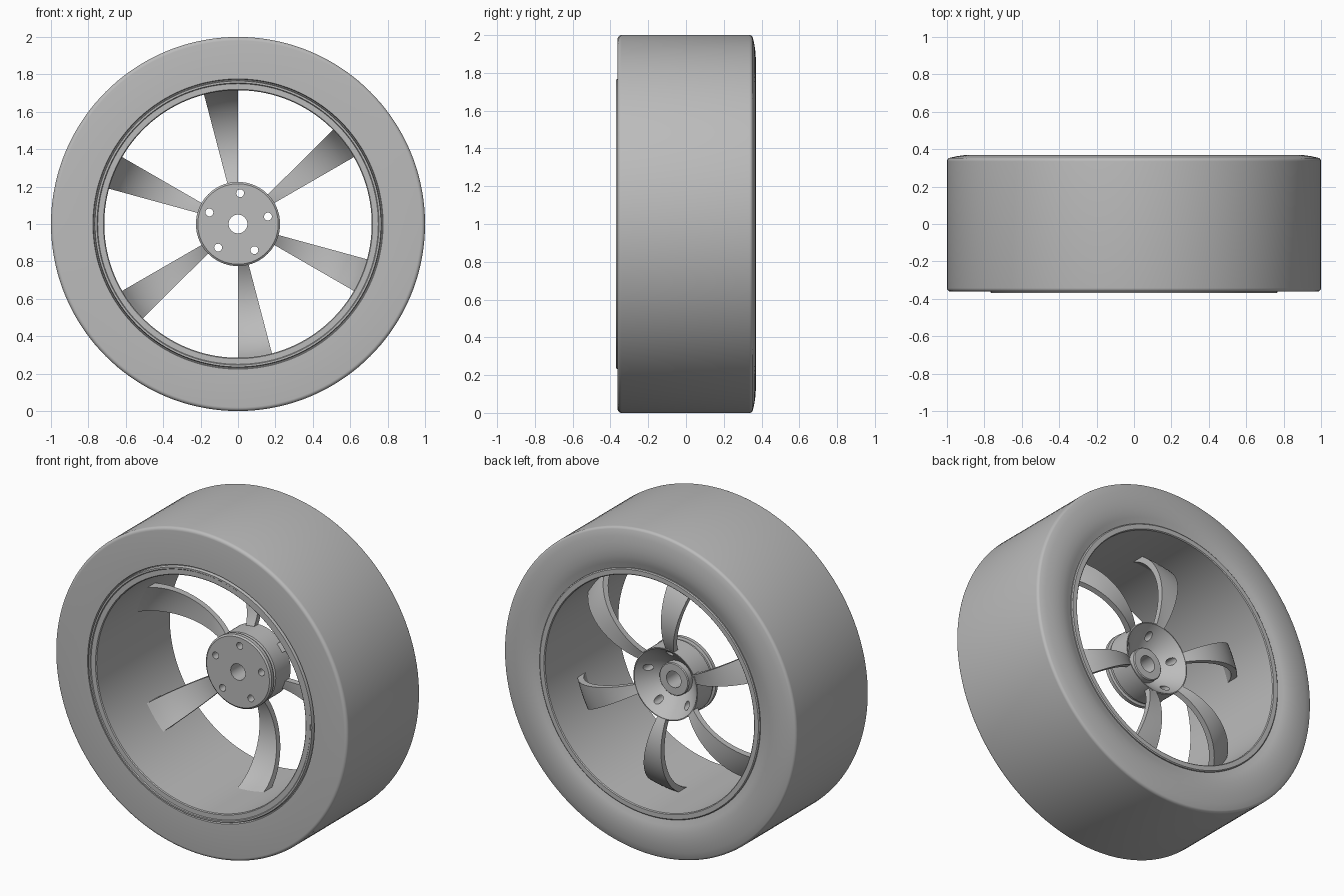
import bpy, bmesh
from math import cos, sin, pi, radians, sqrt

cube = bpy.data.objects.get("Cube")
if cube:
    bpy.data.objects.remove(cube, do_unlink=True)

# One plain grey for the whole wheel
GREY = (0.5, 0.5, 0.5, 1)
grey = bpy.data.materials.new("plain_grey")
grey.use_nodes = True
grey.diffuse_color = GREY
bsdf = grey.node_tree.nodes["Principled BSDF"]
bsdf.inputs["Base Color"].default_value = GREY
bsdf.inputs["Roughness"].default_value = 0.6


def select_only(ob):
    bpy.ops.object.select_all(action='DESELECT')
    ob.select_set(True)
    bpy.context.view_layer.objects.active = ob


def smooth(ob):
    select_only(ob)
    bpy.ops.object.shade_smooth_by_angle(angle=radians(30))


def revolve(name, profile, start=0, sweep=360, steps=144):
    """Sweep a closed (radius, y) profile around the axle."""
    full = sweep == 360
    bm = bmesh.new()
    rings = []
    for i in range(steps if full else steps + 1):
        a = radians(start + sweep * i / steps)
        rings.append([bm.verts.new((r * cos(a), y, 1 + r * sin(a))) for r, y in profile])
    n = len(profile)
    for i in range(steps):
        a, b = rings[i], rings[(i + 1) % len(rings)]
        for j in range(n):
            k = (j + 1) % n
            bm.faces.new((a[j], a[k], b[k], b[j]))
    if not full:
        bm.faces.new(rings[0])
        bm.faces.new(rings[-1])
    bmesh.ops.recalc_face_normals(bm, faces=bm.faces)
    mesh = bpy.data.meshes.new(name)
    bm.to_mesh(mesh)
    bm.free()
    mesh.materials.append(grey)
    ob = bpy.data.objects.new(name, mesh)
    bpy.context.collection.objects.link(ob)
    return ob


def corner(r, y, size, a0, a1, n=5):
    """Rounded profile corner."""
    angles = [radians(a0 + (a1 - a0) * i / n) for i in range(n + 1)]
    return [(r + size * cos(a), y + size * sin(a)) for a in angles]


# Tyre: flat front wall, gently domed back wall
tire = revolve("tire", [(0.74, -0.35), (0.772, -0.35), (0.776, -0.362)]
               + corner(0.98, -0.342, 0.02, -90, 0)
               + corner(0.98, 0.335, 0.02, 0, 70)
               + [(0.95, 0.362), (0.91, 0.368), (0.87, 0.37), (0.83, 0.368),
                  (0.79, 0.36), (0.765, 0.35), (0.74, 0.345)])
smooth(tire)

# Rim barrel with a raised lip at each end
rim = revolve("rim_barrel", [(0.715, -0.36), (0.72, -0.365), (0.75, -0.365), (0.754, -0.37),
                             (0.764, -0.37), (0.768, -0.36), (0.768, -0.34), (0.742, -0.33),
                             (0.742, 0.33), (0.754, 0.34), (0.754, 0.355), (0.748, 0.36),
                             (0.72, 0.36), (0.715, 0.355)])
smooth(rim)

# Hub: front flange, groove, body, dished back and central boss
hub = revolve("hub", [(0.05, 0), (0.215, 0), (0.225, 0.008), (0.225, 0.03), (0.21, 0.035),
                      (0.21, 0.05), (0.22, 0.055), (0.22, 0.2), (0.214, 0.2), (0.19, 0.168),
                      (0.16, 0.135), (0.13, 0.105), (0.1, 0.08), (0.1, 0.115), (0.095, 0.12),
                      (0.05, 0.12)], steps=96)

# Five bolt holes cut through the hub
for i in range(5):
    a = radians(86 + 72 * i)
    bpy.ops.mesh.primitive_cylinder_add(vertices=24, radius=0.021, depth=1, rotation=(pi / 2, 0, 0),
                                        location=(0.165 * cos(a), 0, 1 + 0.165 * sin(a)))
    cutter = bpy.context.object
    cutter.hide_render = True
    mod = hub.modifiers.new("bolt_hole", 'BOOLEAN')
    mod.operation = 'DIFFERENCE'
    mod.solver = 'EXACT'
    mod.object = cutter
    select_only(hub)
    bpy.ops.object.modifier_apply(modifier=mod.name)
    bpy.data.objects.remove(cutter, do_unlink=True)
smooth(hub)

# Six bowed spokes, each a curved strip swept through a narrow wedge
def arc(radius, n=20):
    rs = [0.212 + (0.722 - 0.212) * i / n for i in range(n + 1)]
    return [(r, sqrt(radius ** 2 - (r - 0.4) ** 2) - 0.13) for r in rs]

blade = arc(0.34) + arc(0.375)[::-1]
for i in range(6):
    smooth(revolve(f"spoke_{i + 1}", blade, start=90 + 60 * i, sweep=14.7, steps=6))
